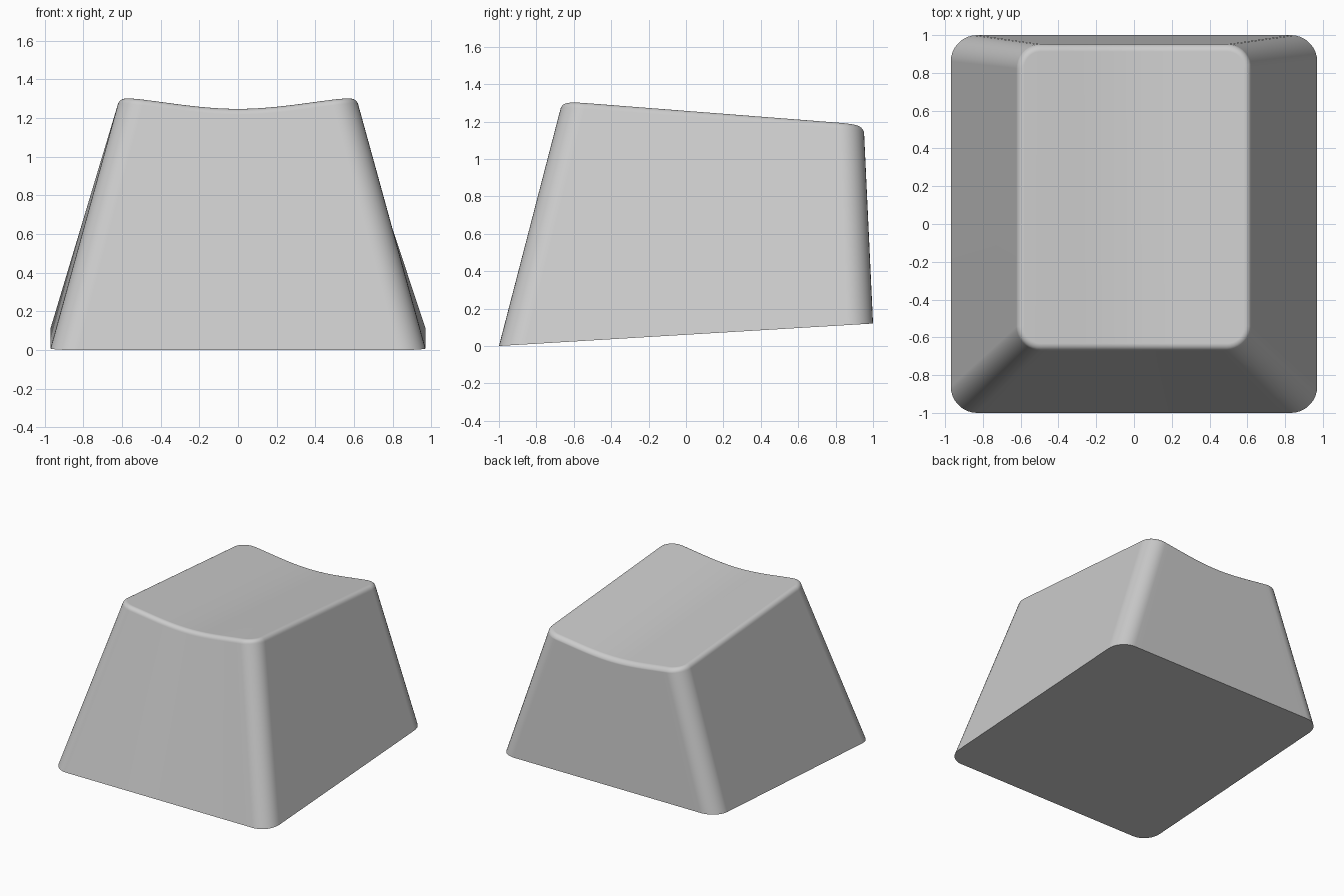
import bpy, bmesh, math

cube = bpy.data.objects.get("Cube")
if cube:
    bpy.data.objects.remove(cube)

CORNER_STEPS = 9
EDGE_STEPS = 24
ROUND_STEPS = 6
ROUND = 0.04


def half_outline(half_x, radius):
    """(x, offset from the end edge) from the left side round to the right side."""
    left = []
    for i in range(CORNER_STEPS):
        a = math.pi / 2 * i / CORNER_STEPS
        left.append((-half_x + radius * (1 - math.cos(a)), radius * (1 - math.sin(a))))
    inner = half_x - radius
    edge = [(-inner + 2 * inner * i / EDGE_STEPS, 0) for i in range(EDGE_STEPS + 1)]
    right = [(-x, d) for x, d in reversed(left)]
    return left + edge + right


def base_height(x, y):
    return 0.06 * (y + 1)


def top_height(x, y):
    """Sloping top with a shallow scoop running front to back."""
    t = min(abs(x) / 0.6, 1)
    scoop = 0.5 * (1 - t * t) + 0.25 * (1 + math.cos(math.pi * t))
    return 1.305 - 0.0775 * (y + 0.6) - 0.06 * scoop


def add_ring(bm, half_x, front, back, radius, height, drop=0):
    """Rounded rectangle as matching front and back rows of vertices."""
    rows = [], []
    for x, d in half_outline(half_x, radius):
        for row, y in zip(rows, (front + d, back - d)):
            row.append(bm.verts.new((x, y, height(x, y) - drop)))
    return rows


def cap(bm, rows):
    front, back = rows
    for i in range(len(front) - 1):
        bm.faces.new((front[i], front[i + 1], back[i + 1], back[i]))


def bridge(bm, low, high):
    a, b = (rows[0] + rows[1][::-1] for rows in (low, high))
    for i in range(len(a)):
        j = (i + 1) % len(a)
        bm.faces.new((a[i], a[j], b[j], b[i]))


# Tapered walls, rounded rim, scooped top and flat underside
bm = bmesh.new()
rings = [add_ring(bm, 0.97, -1, 1, 0.14, base_height)]
for i in range(ROUND_STEPS + 1):
    a = math.radians(12 + 78 * i / ROUND_STEPS)
    inset = ROUND * (1 - math.cos(a))
    rings.append(add_ring(bm, 0.623 - inset, -0.672 + inset, 0.953 - inset,
                          0.13 - inset, top_height, ROUND * (1 - math.sin(a))))
for low, high in zip(rings, rings[1:]):
    bridge(bm, low, high)
cap(bm, rings[0])
cap(bm, rings[-1])
bmesh.ops.recalc_face_normals(bm, faces=bm.faces)

mesh = bpy.data.meshes.new("keycap")
bm.to_mesh(mesh)
bm.free()
keycap = bpy.data.objects.new("keycap", mesh)
bpy.context.collection.objects.link(keycap)

# Plain grey plastic
grey = bpy.data.materials.new("light grey plastic")
grey.use_nodes = True
colour = (0.6, 0.6, 0.6, 1)
grey.diffuse_color = colour
grey.node_tree.nodes["Principled BSDF"].inputs["Base Color"].default_value = colour
mesh.materials.append(grey)

# Smooth shading, with the bottom edge left sharp
bpy.ops.object.select_all(action="DESELECT")
keycap.select_set(True)
bpy.context.view_layer.objects.active = keycap
bpy.ops.object.shade_smooth_by_angle(angle=math.radians(35))
weighted = keycap.modifiers.new("even shading", "WEIGHTED_NORMAL")
weighted.keep_sharp = True
